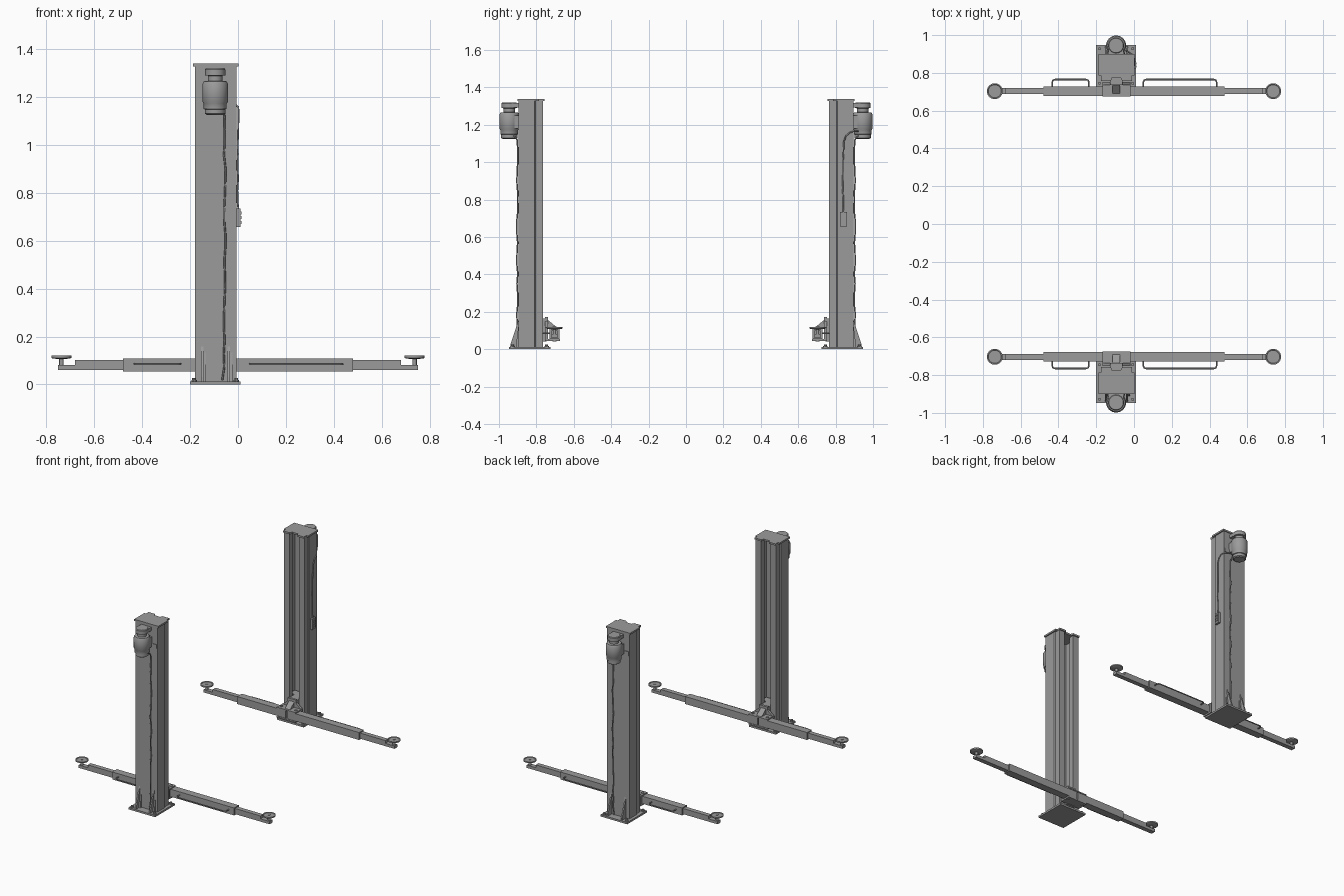
import bpy, bmesh, math, random
from mathutils import Matrix, Vector

random.seed(4)
cube = bpy.data.objects.get("Cube")
if cube:
    bpy.data.objects.remove(cube, do_unlink=True)

grey = bpy.data.materials.new("steel grey")
grey.use_nodes = True
COLOUR = (0.33, 0.33, 0.33, 1)
grey.diffuse_color = COLOUR
grey.node_tree.nodes["Principled BSDF"].inputs["Base Color"].default_value = COLOUR

MID = -0.093          # x centre of the columns
ARM_Y = 0.703         # y centre line of the arms


def finish(name, data, twin=True):
    """Link the part; a twin is mirrored to the facing post."""
    data.materials.append(grey)
    ob = bpy.data.objects.new(name, data)
    bpy.context.collection.objects.link(ob)
    if twin:
        mod = ob.modifiers.new("facing post", 'MIRROR')
        mod.use_axis = (False, True, False)
        mod.use_mirror_merge = False
    return ob


def from_bm(name, bm, twin=True, smooth=False):
    bmesh.ops.recalc_face_normals(bm, faces=bm.faces[:])
    me = bpy.data.meshes.new(name)
    bm.to_mesh(me)
    bm.free()
    ob = finish(name, me, twin)
    if smooth:
        bpy.ops.object.select_all(action='DESELECT')
        ob.select_set(True)
        bpy.context.view_layer.objects.active = ob
        bpy.ops.object.shade_smooth_by_angle(angle=math.radians(35))
    return ob


def add_box(bm, x, y, z):
    size = [b - a for a, b in (x, y, z)]
    mid = [(a + b) / 2 for a, b in (x, y, z)]
    m = Matrix.Translation(mid) @ Matrix.Diagonal((*size, 1))
    bmesh.ops.create_cube(bm, size=1, matrix=m)


def boxes(name, *items, twin=True):
    bm = bmesh.new()
    for item in items:
        add_box(bm, *item)
    return from_bm(name, bm, twin)


def prism(name, points, vec):
    """Extrude a flat outline along a vector."""
    bm = bmesh.new()
    face = bm.faces.new([bm.verts.new(p) for p in points])
    ext = bmesh.ops.extrude_face_region(bm, geom=[face])
    bmesh.ops.translate(bm, vec=vec, verts=[v for v in ext["geom"] if isinstance(v, bmesh.types.BMVert)])
    return from_bm(name, bm)


def lathe(name, centre, profile, sides=28):
    """Closed solid of revolution from (radius, z) pairs."""
    bm = bmesh.new()
    rings = []
    for r, z in profile:
        rings.append([bm.verts.new((centre[0] + r * math.cos(2 * math.pi * i / sides),
                                    centre[1] + r * math.sin(2 * math.pi * i / sides), z))
                      for i in range(sides)])
    for a, b in zip(rings, rings[1:]):
        for i in range(sides):
            j = (i + 1) % sides
            bm.faces.new((a[i], a[j], b[j], b[i]))
    bm.faces.new(rings[0])
    bm.faces.new(rings[-1])
    return from_bm(name, bm, smooth=True)


def rod(name, points, radius, cyclic=False, twin=True):
    cu = bpy.data.curves.new(name, 'CURVE')
    cu.dimensions = '3D'
    cu.bevel_depth = radius
    cu.bevel_resolution = 2
    cu.use_fill_caps = True
    sp = cu.splines.new('POLY')
    sp.points.add(len(points) - 1)
    for p, co in zip(sp.points, points):
        p.co = (*co, 1)
    sp.use_cyclic_u = cyclic
    return finish(name, cu, twin)


# Column: a folded channel, open towards the middle, with returned lips
half = [(0.087, 0.895), (0.087, 0.81), (0.080, 0.805), (0.080, 0.765), (0.036, 0.765),
        (0.036, 0.80), (0.042, 0.80), (0.042, 0.771), (0.074, 0.771), (0.074, 0.81),
        (0.080, 0.816), (0.080, 0.888)]
outline = half + [(-x, y) for x, y in reversed(half)]
prism("column", [(MID + x, y, 0.012) for x, y in outline], (0, 0, 1.315))

# Top plate with a notch in its inner edge
top = [(0.095, 0.90), (0.095, 0.785), (0.082, 0.785), (0.082, 0.757), (0.03, 0.757), (0.022, 0.775)]
top += [(-x, y) for x, y in reversed(top)]
prism("top_plate", [(MID + x, y, 1.327) for x, y in top], (0, 0, 0.012))

# Base plate, anchor bolts and gussets
boxes("base_plate", ((-0.2, 0.01), (0.725, 0.947), (0, 0.013)))
for i, x in enumerate((-0.183, -0.007)):
    for j, y in enumerate((0.745, 0.928)):
        lathe(f"anchor_bolt_{i}{j}", (x, y), [(0.012, 0.012), (0.012, 0.018), (0.008, 0.018), (0.008, 0.026)], 10)
for side, x in (("right", -0.154), ("left", -0.043)):
    prism(f"gusset_{side}", [(x, 0.893, 0.013), (x, 0.94, 0.013), (x, 0.937, 0.03), (x, 0.893, 0.165)],
          (0.01, 0, 0))
    prism(f"side_gusset_{side}", [(x + 0.001, 0.893, 0.013), (x + 0.001, 0.91, 0.013), (x + 0.001, 0.893, 0.15)],
          (0.02, 0, 0))

# Carriage riding in the column
boxes("carriage_slider", ((MID - 0.033, MID + 0.033), (0.745, 0.87), (0.04, 0.165)),
      ((MID - 0.07, MID + 0.07), (0.815, 0.87), (0.04, 0.165)))
prism("carriage_back_plate", [(MID + x, 0.737, z) for x, z in
      ((-0.075, 0.045), (0.075, 0.045), (0.075, 0.115), (0.032, 0.15), (0.032, 0.172),
       (-0.032, 0.172), (-0.032, 0.15), (-0.075, 0.115))], (0, 0.016, 0))
boxes("carriage_yoke",
      ((MID - 0.075, MID + 0.075), (0.675, 0.745), (0.109, 0.117)),
      ((MID - 0.075, MID + 0.075), (0.675, 0.745), (0.044, 0.054)))
prism("carriage_rib", [(MID - 0.02, 0.737, 0.117), (MID - 0.02, 0.69, 0.117), (MID - 0.02, 0.737, 0.155)],
      (0.04, 0, 0))
for side, s in (("right", -1), ("left", 1)):
    lathe(f"arm_pivot_{side}", (MID + s * 0.058, ARM_Y), [(0.01, 0.04), (0.01, 0.122)], 14)

# Telescopic arms, lifting pads and guard loops
for side, s in (("right", -1), ("left", 1)):
    def span(a, b):
        return tuple(sorted((s * a, s * b)))
    root = MID * s + 0.005
    boxes(f"outer_arm_{side}", (span(root, 0.48), (ARM_Y - 0.026, ARM_Y + 0.026), (0.055, 0.108)))
    boxes(f"inner_arm_{side}", (span(0.46, 0.68), (ARM_Y - 0.016, ARM_Y + 0.016), (0.061, 0.101)),
          (span(0.67, 0.752), (ARM_Y - 0.016, ARM_Y + 0.016), (0.061, 0.081)))
    lathe(f"lifting_pad_{side}", (s * 0.737, ARM_Y),
          [(0.009, 0.075), (0.009, 0.106), (0.036, 0.108), (0.042, 0.111), (0.042, 0.120),
           (0.036, 0.120), (0.034, 0.117), (0.008, 0.117), (0.008, 0.120)])
    x0, x1 = (0.05, 0.437) if s > 0 else (0.24, 0.432)
    loop, r = [(s * x0, 0.722, 0.085)], 0.014
    for cx, start in ((x0 + r, 180), (x1 - r, 90)):
        for k in range(6):
            a = math.radians(start - 18 * k)
            loop.append((s * (cx + r * math.cos(a)), 0.751 + r * math.sin(a), 0.085))
    loop.append((s * x1, 0.722, 0.085))
    rod(f"guard_loop_{side}", loop, 0.004)

# Power unit on the outer face
lathe("motor", (MID - 0.002, 0.945),
      [(0.036, 1.125), (0.043, 1.13), (0.043, 1.148), (0.048, 1.15), (0.048, 1.172), (0.053, 1.18),
       (0.053, 1.255), (0.047, 1.265), (0.03, 1.267), (0.03, 1.288), (0.042, 1.29),
       (0.042, 1.315), (0.038, 1.32)], 32)
boxes("motor_bracket", ((-0.177, -0.013), (0.893, 0.899), (1.175, 1.203)),
      ((-0.14, -0.05), (0.893, 0.945), (1.18, 1.25)),
      ((-0.135, -0.055), (0.893, 0.945), (1.292, 1.316)))

# Slack cable hanging down the outer face
hang = [(-0.062, 0.925, 1.15), (-0.056, 0.903, 1.12)]
for k in range(1, 20):
    hang.append((-0.055 + random.uniform(-0.004, 0.004) - 0.0006 * max(0, k - 10),
                 0.901 + random.uniform(-0.002, 0.005), 1.12 - 0.055 * k))
hang.append((-0.066, 0.902, 0.016))
rod("hanging_cable", hang, 0.004)

# Control pendant and its cable, on the rear post only
drop = [(-0.045, 0.92, 1.165), (-0.008, 0.897, 1.165), (0.001, 0.875, 1.158),
        (0.002, 0.855, 1.14), (0.002, 0.844, 1.11)]
for k in range(1, 8):
    drop.append((random.uniform(-0.003, 0.001), 0.84 + random.uniform(-0.003, 0.003), 1.11 - 0.05 * k))
drop.append((0.002, 0.842, 0.73))
rod("pendant_cable", drop, 0.004, twin=False)
boxes("control_pendant", ((-0.008, 0.01), (0.823, 0.861), (0.657, 0.734)), twin=False)
buttons = [((0.009, 0.014), (y, y + 0.01), (z, z + 0.012))
           for y in (0.829, 0.845) for z in (0.67, 0.69, 0.71)]
boxes("pendant_buttons", *buttons, twin=False)
